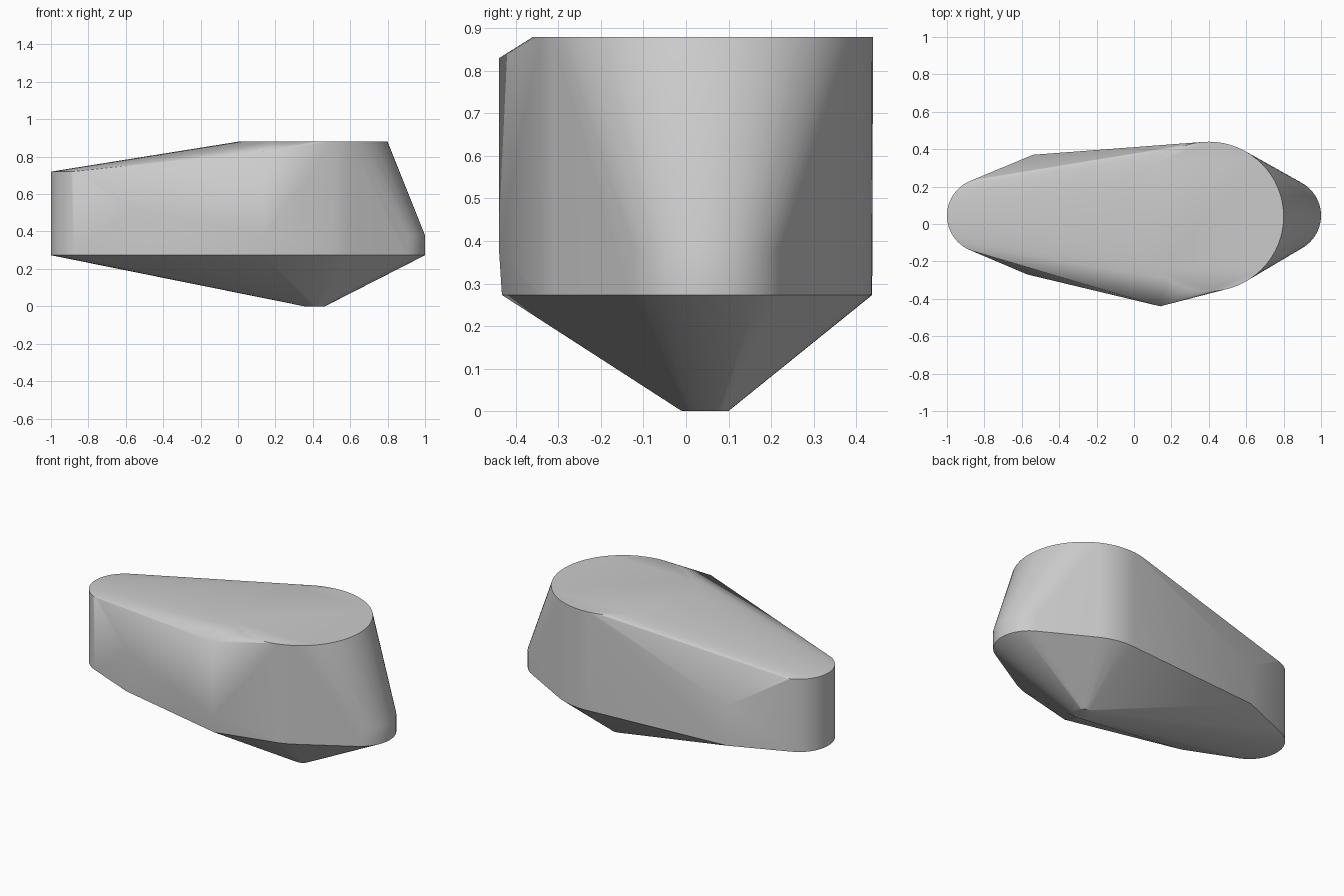
import bpy, bmesh, math

cube = bpy.data.objects.get("Cube")
if cube:
    bpy.data.objects.remove(cube, do_unlink=True)

BELT = 0.273  # height where the tapered keel meets the side wall


def ring(bm, x, y, radius, z, count=64):
    """Circle of points wrapped later by the shell."""
    for i in range(count):
        a = math.tau * i / count
        bm.verts.new((x + radius * math.cos(a), y + radius * math.sin(a), z))


def post(bm, x, y, top, foot_y=None):
    """Vertical corner rising from the belt."""
    bm.verts.new((x, y if foot_y is None else foot_y, BELT))
    bm.verts.new((x, y, top))


bm = bmesh.new()

# Rounded ends and the large central drum
ring(bm, -0.8, 0.045, 0.2, BELT)
ring(bm, -0.8, 0.045, 0.2, 0.72)
ring(bm, 0.8, 0.045, 0.2, BELT)
ring(bm, 0.8, 0.045, 0.2, 0.38)
ring(bm, 0.4, 0.04, 0.398, BELT)
ring(bm, 0.4, 0.04, 0.4, 0.88)

# Small tip under the keel
ring(bm, 0.41, 0.045, 0.055, 0, 32)

# Corners along the front and back walls
post(bm, 0.14, -0.44, 0.83, -0.433)
bm.verts.new((0.14, -0.44, 0.38))
post(bm, -0.57, -0.27, 0.52)
post(bm, -0.54, 0.37, 0.52)

# Wrap everything in one convex shell
bmesh.ops.convex_hull(bm, input=bm.verts[:])
loose = [v for v in bm.verts if not v.link_faces]
bmesh.ops.delete(bm, geom=loose, context="VERTS")
bmesh.ops.dissolve_limit(bm, angle_limit=math.radians(0.2),
                         verts=bm.verts[:], edges=bm.edges[:])
bmesh.ops.recalc_face_normals(bm, faces=bm.faces[:])

mesh = bpy.data.meshes.new("convex_body")
bm.to_mesh(mesh)
bm.free()
body = bpy.data.objects.new("convex_body", mesh)
bpy.context.collection.objects.link(body)

# Plain grey finish
grey = bpy.data.materials.new("light_grey")
grey.use_nodes = True
colour = (0.6, 0.6, 0.6, 1)
grey.diffuse_color = colour
grey.node_tree.nodes["Principled BSDF"].inputs["Base Color"].default_value = colour
mesh.materials.append(grey)

# Soft sides with crisp rims
bpy.ops.object.select_all(action="DESELECT")
body.select_set(True)
bpy.context.view_layer.objects.active = body
bpy.ops.object.shade_smooth_by_angle(angle=math.radians(30))
